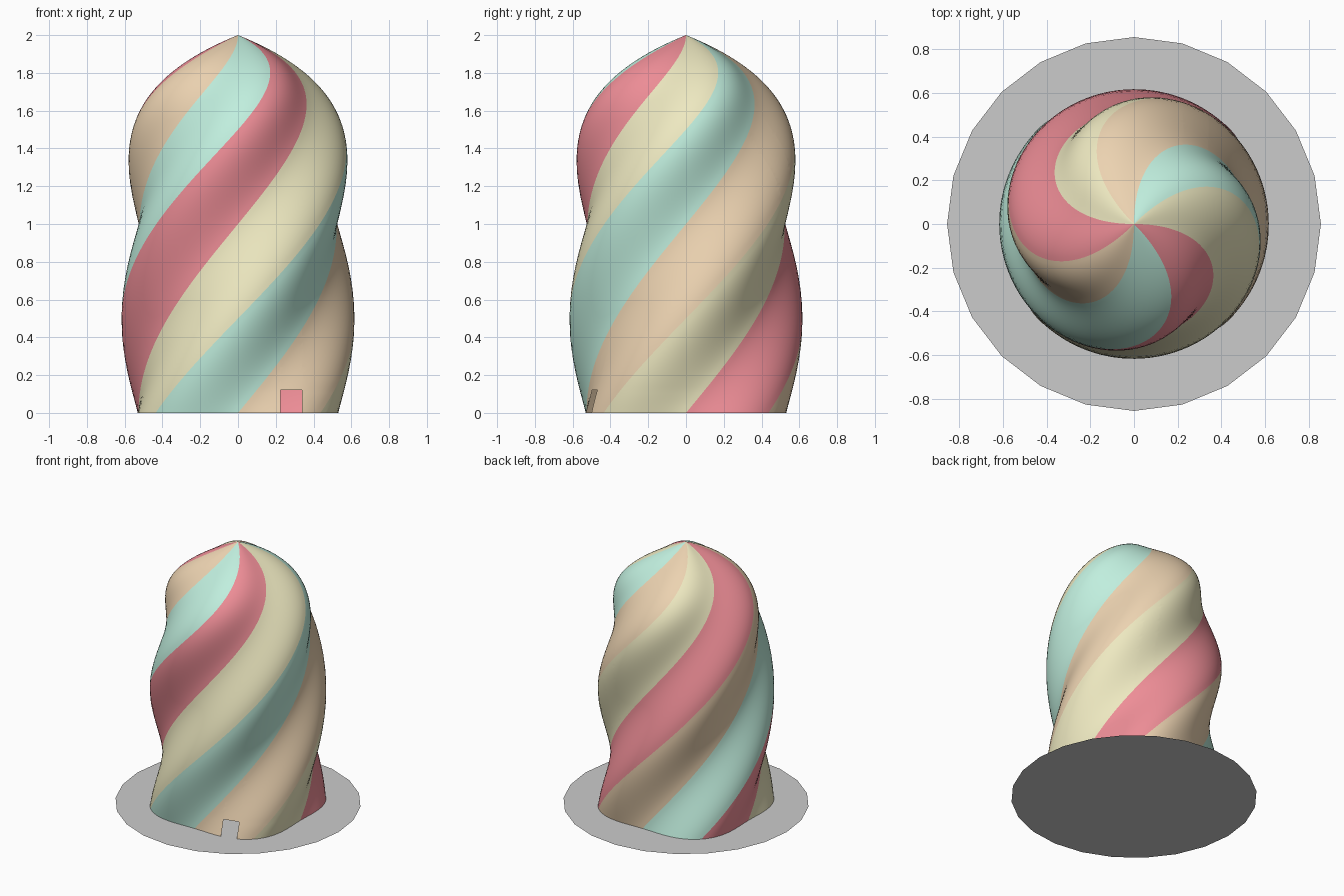
import bpy, bmesh, math

if "Cube" in bpy.data.objects:
    bpy.data.objects.remove(bpy.data.objects["Cube"])

YELLOW, TEAL = (0.85, 0.81, 0.53, 1), (0.53, 0.86, 0.73, 1)
TAN, RED = (0.84, 0.65, 0.44, 1), (0.86, 0.27, 0.31, 1)
ORDER = ["yellow", "teal", "tan", "yellow", "red", "tan", "teal", "red"]
COLOURS = {"yellow": YELLOW, "teal": TEAL, "tan": TAN, "red": RED}
MATS = {}
for name, col in COLOURS.items():
    MATS[name] = bpy.data.materials.new(name + "_stripe")
    MATS[name].diffuse_color = col

ROWS, COLS = 80, 14


def scale(z):
    # nearly straight body closing to a pointed tip
    return 1 - math.exp(-4.7 * (2 - z))


def surface(angle, z):
    # soft square section, a half turn of twist from base to tip
    c, s = abs(math.cos(angle)), abs(math.sin(angle))
    r = 0.572 - 0.045 * math.cos(4 * angle)
    r *= scale(z)
    a = angle + math.radians(90) * z
    return (r * math.cos(a), r * math.sin(a), z)


def add_object(name, bm, mat=None):
    mesh = bpy.data.meshes.new(name)
    bm.to_mesh(mesh)
    bm.free()
    ob = bpy.data.objects.new(name, mesh)
    bpy.context.collection.objects.link(ob)
    if mat:
        mesh.materials.append(mat)
    return ob


def grid(bm, point, nu, nv):
    rows = [[bm.verts.new(point(i / nu, j / nv)) for i in range(nu + 1)] for j in range(nv + 1)]
    for a, b in zip(rows, rows[1:]):
        for i in range(nu):
            bm.faces.new((a[i], a[i + 1], b[i + 1], b[i]))


def height(v):
    # rows get closer together towards the tip
    return 2 * (1 - (1 - v) ** 1.4)


def cut_door(bm):
    # rectangular opening in the front, through to the middle wall
    for co, no in (((0.225, 0, 0), (1, 0, 0)), ((0.34, 0, 0), (1, 0, 0)), ((0, 0, 0.12), (0, 0, 1))):
        bmesh.ops.bisect_plane(bm, geom=bm.verts[:] + bm.edges[:] + bm.faces[:],
                               plane_co=co, plane_no=no, dist=1e-5)
    gone = []
    for f in bm.faces:
        c = f.calc_center_median()
        if 0.225 < c.x < 0.34 and c.y < -0.03 and c.z < 0.12:
            gone.append(f)
    bmesh.ops.delete(bm, geom=gone, context='FACES')


# Eight twisted stripes, each with its outer skin and one inner dividing wall
for k, colour in enumerate(ORDER):
    start = math.radians(-180 + 45 * k)

    def skin(u, v):
        return surface(start + u * math.pi / 4, height(v))

    def wall(u, v):
        x, y, z = surface(start, height(v))
        return (x * u * 0.998, y * u * 0.998, z)

    for part, point, nu in (("skin", skin, COLS), ("wall", wall, 6)):
        bm = bmesh.new()
        grid(bm, point, nu, ROWS)
        if k in (2, 3):
            cut_door(bm)
        bmesh.ops.remove_doubles(bm, verts=bm.verts[:], dist=1e-5)
        for f in bm.faces:
            f.smooth = True
        add_object(f"{colour}_stripe_{part}_{k + 1}", bm, MATS[colour])

# Flat round base sheet
bm = bmesh.new()
bmesh.ops.create_circle(bm, cap_ends=True, segments=24, radius=0.855)
add_object("base_disc", bm)

for m in bpy.data.materials:
    if m.users and not m.is_grease_pencil:
        m.use_nodes = True
        m.node_tree.nodes["Principled BSDF"].inputs["Base Color"].default_value = m.diffuse_color
